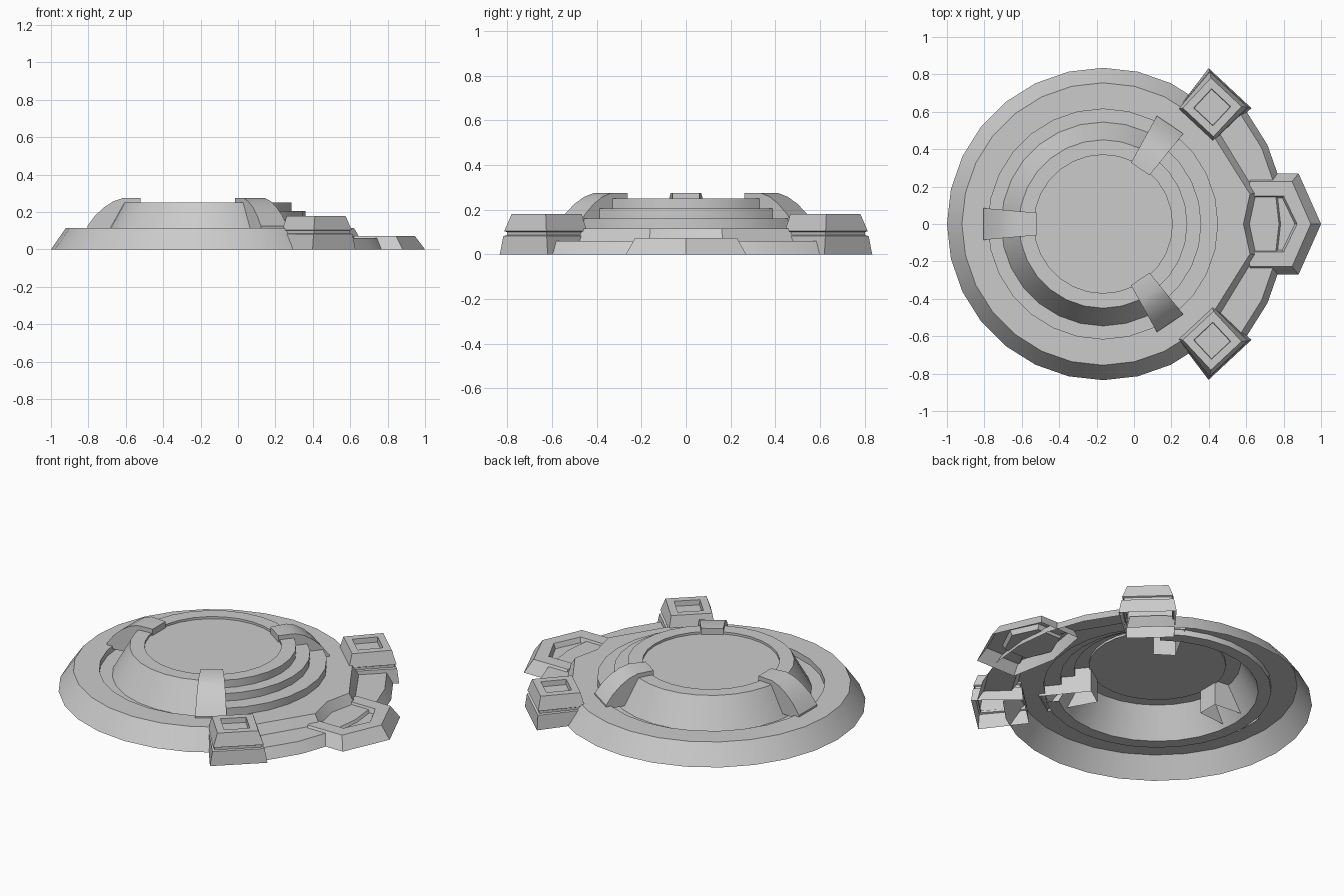
import bpy, bmesh
from math import cos, sin, pi, radians
from mathutils import Matrix, Vector

if "Cube" in bpy.data.objects:
    bpy.data.objects.remove(bpy.data.objects["Cube"])

CX, N = -0.165, 28          # disc centre and number of sides


def finish(bm, name, angle=25):
    bmesh.ops.remove_doubles(bm, verts=bm.verts, dist=1e-4)
    bmesh.ops.recalc_face_normals(bm, faces=bm.faces)
    me = bpy.data.meshes.new(name)
    bm.to_mesh(me)
    bm.free()
    ob = bpy.data.objects.new(name, me)
    bpy.context.collection.objects.link(ob)
    bpy.ops.object.select_all(action='DESELECT')
    ob.select_set(True)
    bpy.context.view_layer.objects.active = ob
    bpy.ops.object.shade_smooth_by_angle(angle=radians(angle))
    return ob


def bridge(bm, a, b):
    """Quads between two open rows of points (collapsing to a triangle at the centre)."""
    for i in range(len(a) - 1):
        pts = []
        for p in (a[i], a[i + 1], b[i + 1], b[i]):
            if not any((Vector(p) - Vector(q)).length < 1e-5 for q in pts):
                pts.append(p)
        if len(pts) > 2:
            bm.faces.new([bm.verts.new(p) for p in pts])


def polar(r, i, z):
    t = 2 * pi * i / N
    return (CX + r * cos(t), r * sin(t), z)


def sweep(bm, profile, i0, i1):
    rows = [[polar(r, i, z) for i in range(i0, i1 + 1)] for r, z in profile]
    for a, b in zip(rows, rows[1:]):
        bridge(bm, a, b)


def loft(name, rings, cap=True, matrix=Matrix()):
    bm = bmesh.new()
    for a, b in zip(rings, rings[1:]):
        bridge(bm, a + a[:1], b + b[:1])
    if cap:
        bm.faces.new([bm.verts.new(p) for p in rings[-1]])
    bm.transform(matrix)
    return finish(bm, name)


# main disc: sloped rim, flat walkway, groove, dome and sunken roof
bm = bmesh.new()
roof = [(.45, .25), (.37, .25), (.37, .237), (0, .237)]
sweep(bm, [(.835, 0), (.755, .115)], 3, N - 3)
sweep(bm, [(.755, .115), (.615, .115)], 3, N - 3)
sweep(bm, [(.615, .115), (.615, .08), (.545, .08)] + roof, 4, N - 4)
# stepped sector facing the landing pad
sweep(bm, [(.615, .115), (.615, .16), (.525, .16), (.525, .205), (.45, .205)] + roof, -4, 4)
# walkway extended in straight chords towards the pad
chord = [(.425, .471), (.51, .335), (.62, .16), (.585, 0)]
chord = [(x, -y) for x, y in chord] + chord[2::-1]
top_edge = [(x, y, .115) for x, y in chord]
low_edge = [(x + .032, y * 1.03, .06) for x, y in chord]
bridge(bm, [polar(.615, i, .115) for i in range(-3, 4)], top_edge)
bridge(bm, top_edge, low_edge)
finish(bm, "domed_disc")

# lower apron between the corner blocks
bm = bmesh.new()
apron_top = [polar(.94, i, .06) for i in range(-3, 4)]
bridge(bm, low_edge, apron_top)
bridge(bm, apron_top, [polar(.975, i, 0) for i in range(-3, 4)])
finish(bm, "lower_apron")


# hexagonal landing pad with recessed floor
def hexagon(left, a, b, right, y, z):
    return [(right, 0, z), (b, y, z), (a, y, z), (left, 0, z), (a, -y, z), (b, -y, z)]


loft("landing_pad", [hexagon(.57, .62, .88, 1.0, .27, 0),
                     hexagon(.585, .62, .845, .945, .228, .073),
                     hexagon(.585, .635, .80, .872, .15, .073),
                     hexagon(.585, .64, .793, .86, .14, .045)])


# corner blocks: tapered tower with a groove and an open top
def block_ring(inner, outer, rad, z):
    return [(-rad, -inner, z), (rad, -outer, z), (rad, outer, z), (-rad, inner, z)]


for side in (1, -1):
    m = Matrix.Translation((.418, side * .624, 0)) @ Matrix.Rotation(side * radians(47), 4, 'Z')
    loft("corner_block", [block_ring(.128, .157, .14, 0),
                          block_ring(.127, .142, .132, .082),
                          block_ring(.12, .13, .122, .086),
                          block_ring(.12, .13, .122, .1),
                          block_ring(.126, .138, .13, .104),
                          block_ring(.112, .112, .11, .18),
                          block_ring(.07, .07, .07, .18),
                          block_ring(.068, .068, .068, .15)], matrix=m)

# curved clamps hugging the dome
path = [(.64, .1), (.64, .125), (.60, .18), (.55, .226), (.50, .258),
        (.45, .275), (.355, .275), (.355, .1)]


def half_width(r):
    return .06 + .025 * (r - .355) / .285


for deg in (180, 56, -56):
    bm = bmesh.new()
    left = [(r, half_width(r), z) for r, z in path]
    right = [(r, -w, z) for r, w, z in left]
    bridge(bm, left, right)
    for row in (left, right):
        bm.faces.new([bm.verts.new(p) for p in row])
    bm.transform(Matrix.Translation((CX, 0, 0)) @ Matrix.Rotation(radians(deg), 4, 'Z'))
    finish(bm, "dome_clamp", 30)
